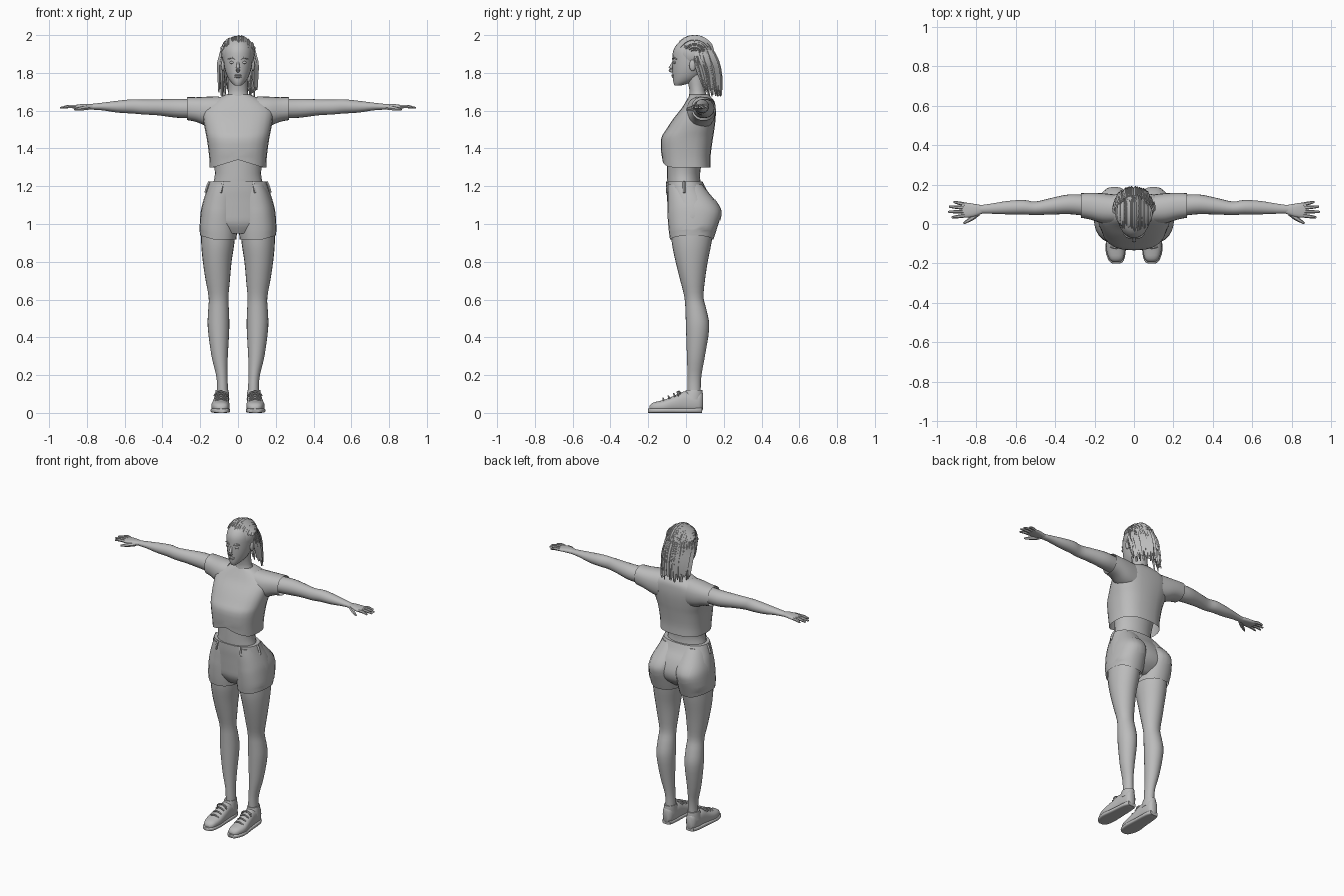
import bpy, bmesh, math, random
from mathutils import Vector

random.seed(4)
cube = bpy.data.objects.get("Cube")
if cube:
    bpy.data.objects.remove(cube, do_unlink=True)

grey = bpy.data.materials.new("plain grey")
grey.use_nodes = True
tone = (0.5, 0.5, 0.5, 1)
grey.diffuse_color = tone
grey.node_tree.nodes["Principled BSDF"].inputs["Base Color"].default_value = tone


def finish(name, bm, angle=50):
    """Turn a bmesh into a smooth shaded object."""
    bmesh.ops.recalc_face_normals(bm, faces=bm.faces)
    mesh = bpy.data.meshes.new(name)
    bm.to_mesh(mesh)
    bm.free()
    mesh.materials.append(grey)
    obj = bpy.data.objects.new(name, mesh)
    bpy.context.collection.objects.link(obj)
    bpy.ops.object.select_all(action="DESELECT")
    obj.select_set(True)
    bpy.context.view_layer.objects.active = obj
    bpy.ops.object.shade_smooth_by_angle(angle=math.radians(angle))
    return obj


def refine(rows, steps):
    """Catmull-Rom resampling of profile rows or path points."""
    out = []
    for i in range(len(rows) - 1):
        a, b, c, d = (rows[max(0, min(len(rows) - 1, i + k))] for k in (-1, 0, 1, 2))
        for s in range(steps):
            t = s / steps
            out.append(tuple(q + t / 2 * (r - p + t * (2 * p - 5 * q + 4 * r - w
                       + t * (3 * (q - r) + w - p))) for p, q, r, w in zip(a, b, c, d)))
    return out + [tuple(rows[-1])]


def bridge(bm, rings, start, end):
    n = len(rings[0])
    for low, high in zip(rings, rings[1:]):
        for i in range(n):
            j = (i + 1) % n
            bm.faces.new((low[i], low[j], high[j], high[i]))
    if start:
        bm.faces.new(rings[0])
    if end:
        bm.faces.new(rings[-1])


def loft(name, axis, rows, side=1, power=2, n=24, steps=3, start=True, end=True, bend=None):
    """Rows hold position, centre u, half width u, lowest v, highest v."""
    bm = bmesh.new()
    rings = []
    for t, c, r, v0, v1 in refine(rows, steps):
        ring = []
        for i in range(n):
            a = math.tau * i / n
            ca, sa = (math.copysign(abs(f(a)) ** (2 / power), f(a)) for f in (math.cos, math.sin))
            u, v = c + r * ca, (v0 + v1) / 2 + (v1 - v0) / 2 * sa
            p = Vector({"x": (t, u, v), "y": (u, t, v), "z": (u, v, t)}[axis])
            if bend:
                p = bend(p)
            ring.append(bm.verts.new((p.x * side, p.y, p.z)))
        rings.append(ring)
    bridge(bm, rings, start, end)
    return finish(name, bm)


def tube(bm, points, radii, side=1, n=6, steps=3):
    """Tapered tube along a smooth path."""
    path = [Vector(p) for p in refine(points, steps)]
    sizes = refine([(r,) for r in radii], steps)
    rings = []
    for i, p in enumerate(path):
        along = path[min(i + 1, len(path) - 1)] - path[max(i - 1, 0)]
        turn = along.to_track_quat("Z", "Y")
        ring = []
        for k in range(n):
            a = math.tau * k / n
            q = p + turn @ Vector((math.cos(a), math.sin(a), 0)) * sizes[i][0]
            ring.append(bm.verts.new((q.x * side, q.y, q.z)))
        rings.append(ring)
    bridge(bm, rings, True, True)


def ball(name, centre, size):
    bm = bmesh.new()
    bmesh.ops.create_uvsphere(bm, u_segments=20, v_segments=12, radius=1)
    for v in bm.verts:
        v.co = Vector(centre) + v.co * Vector(size)
    return finish(name, bm)


def hem_lift(p):
    """Raise the middle of the shirt hem at the front."""
    if p.z < 1.34 and p.y < 0:
        p.z += .04 * max(0, 1 - abs(p.x) / .13)
    return p


def leg_hem(p):
    """Slant the shorts hem up towards the outside."""
    if p.z < .97:
        p.z += .3 * max(0, p.x - .13)
    return p


# Trunk, neck and clothing
loft("midriff", "z", [(1.1, 0, .16, -.09, .1), (1.2, 0, .135, -.098, .08),
     (1.27, 0, .122, -.1, .075), (1.36, 0, .135, -.1, .09)])
loft("neck", "z", [(1.62, 0, .09, .02, .13), (1.67, 0, .062, .015, .115),
     (1.71, 0, .05, .018, .1), (1.79, 0, .05, 0, .1)])
loft("shirt", "z", [(1.3, 0, .15, -.125, .13), (1.36, 0, .153, -.13, .13),
     (1.45, 0, .165, -.132, .142), (1.5, 0, .175, -.105, .15), (1.56, 0, .185, -.065, .157),
     (1.61, 0, .185, -.025, .157), (1.65, 0, .14, .0, .15), (1.685, 0, .065, .02, .12)],
     power=2.6, start=False, bend=hem_lift)
loft("shorts_hips", "z", [(.95, 0, .1, -.06, .1), (1, 0, .19, -.088, .155),
     (1.06, 0, .198, -.095, .17), (1.13, 0, .182, -.1, .145), (1.18, 0, .165, -.104, .11),
     (1.225, 0, .15, -.105, .087)], power=2.3)

# Head and face
loft("head", "z", [(1.732, 0, .016, -.06, -.03), (1.75, 0, .036, -.067, .03),
     (1.78, 0, .056, -.07, .08), (1.82, 0, .07, -.072, .11), (1.87, 0, .078, -.072, .13),
     (1.92, 0, .078, -.067, .13), (1.96, 0, .062, -.04, .115), (1.985, 0, .03, .0, .08)])
bm = bmesh.new()
tube(bm, [(0, -.062, 1.865), (0, -.075, 1.84), (0, -.083, 1.818), (0, -.07, 1.808)],
     [.006, .008, .011, .008], n=8)
finish("nose", bm)
ball("upper_lip", (0, -.069, 1.787), (.022, .009, .005))
ball("lower_lip", (0, -.067, 1.779), (.019, .009, .006))
for side, word in ((1, "left"), (-1, "right")):
    ball(word + "_eye", (side * .032, -.06, 1.855), (.014, .009, .007))
    ball(word + "_ear", (side * .079, .035, 1.84), (.01, .018, .03))
    bm = bmesh.new()
    tube(bm, [(.014, -.07, 1.872), (.034, -.066, 1.88), (.054, -.05, 1.872)],
         [.004, .005, .003], side)
    finish(word + "_brow", bm)

# Swept back hair over the skull
ball("hair_cap", (0, .045, 1.9), (.088, .102, .093))
bm = bmesh.new()
for i in range(44):
    lean = -1.3 + 2.6 * i / 43
    first, last = random.uniform(.3, .6) + .25 * abs(lean), random.uniform(2.5, 3.2)
    swell = random.uniform(.98, 1.05)
    path = []
    for k in range(6):
        a = first + (last - first) * k / 5
        path.append((.088 * swell * math.sin(lean),
                     .045 - .1 * swell * math.cos(a) * math.cos(lean),
                     1.9 + .09 * swell * math.sin(a) * math.cos(lean)))
    tube(bm, path, [.003, .007, .008, .008, .007, .003], n=4, steps=2)
finish("swept_hair", bm, 30)

# Loose hair hanging behind the ears
bm = bmesh.new()
for i in range(64):
    a = -1.65 + 3.3 * i / 63
    depth = random.uniform(.82, 1.04)
    x, y = math.sin(a) * depth, math.cos(a) * depth
    tip = random.uniform(1.675, 1.73)
    tube(bm, [(.085 * x, .05 + .09 * y, 1.92), (.096 * x, .06 + .105 * y, 1.86),
              (.095 * x, .08 + .1 * y, 1.79), (.098 * x, .1 + .09 * y, tip)],
         [.006, .011, .011, .003], n=4, steps=2)
finish("hanging_hair", bm, 30)

for side, word in ((1, "left"), (-1, "right")):
    # Leg
    loft(word + "_leg", "z", [(.06, .083, .032, .01, .08), (.13, .082, .029, .008, .078),
         (.2, .086, .03, .008, .082), (.3, .097, .043, .005, .1), (.45, .103, .057, .0, .123),
         (.54, .103, .055, -.003, .11), (.61, .103, .052, -.008, .093),
         (.7, .107, .064, -.03, .1), (.8, .11, .076, -.055, .115),
         (.9, .107, .088, -.075, .135), (1, .103, .09, -.08, .15)], side)
    # Shorts leg with back pocket and belt loops
    leg = loft(word + "_shorts_leg", "z", [(.918, .105, .096, -.085, .145),
               (.97, .104, .1, -.092, .162), (1.05, .1, .098, -.098, .185),
               (1.1, .094, .095, -.098, .172), (1.16, .085, .082, -.098, .125),
               (1.21, .08, .065, -.095, .085)], side, power=2.3, start=False, bend=leg_hem)
    bm = bmesh.new()
    bmesh.ops.create_grid(bm, x_segments=8, y_segments=8, size=1)
    for v in bm.verts:
        drop = .015 * (1 - abs(v.co.x)) if v.co.y < -.9 else 0
        v.co = (side * (.1 + v.co.x * .045), .25, 1.08 + v.co.y * .05 - drop)
    pocket = finish(word + "_back_pocket", bm)
    wrap = pocket.modifiers.new("wrap", "SHRINKWRAP")
    wrap.target = leg
    wrap.wrap_method = "PROJECT"
    wrap.use_project_y = True
    wrap.use_positive_direction = False
    wrap.use_negative_direction = True
    wrap.offset = .004
    bm = bmesh.new()
    for x, y in ((.15, -.01), (.08, -.092), (.07, .073)):
        tube(bm, [(x, y, 1.225), (x * 1.08, y * 1.06, 1.195), (x * 1.14, y * 1.08, 1.165)],
             [.007, .008, .007], side, n=4)
    finish(word + "_belt_loops", bm)

    # Shoe: sole, upper, collar and laces
    loft(word + "_sole", "y", [(-.2, .09, .02, 0, .022), (-.185, .09, .038, 0, .024),
         (-.13, .093, .052, 0, .025), (-.04, .09, .046, 0, .025), (.05, .088, .04, 0, .026),
         (.085, .087, .028, 0, .028)], side, power=4)
    loft(word + "_shoe_upper", "y", [(-.194, .09, .015, .01, .035), (-.175, .09, .036, .005, .054),
         (-.12, .093, .048, .0, .068), (-.06, .09, .044, .0, .092), (-.01, .088, .04, .0, .114),
         (.04, .086, .038, .0, .11), (.075, .086, .032, .0, .115), (.09, .086, .018, .02, .1)],
         side, power=2.4)
    loft(word + "_shoe_collar", "z", [(.07, .086, .04, -.02, .088), (.1, .085, .037, -.01, .089),
         (.122, .084, .034, .0, .087)], side)
    bm = bmesh.new()
    for k in range(4):
        y, z = -.115 + .028 * k, .07 + .013 * k
        tube(bm, [(.06, y, z - .008), (.09, y - .006, z + .006), (.12, y, z - .008)],
             [.005, .005, .005], side)
    for s in (-1, 1):
        tube(bm, [(.09, -.03, .108), (.09 + s * .02, -.045, .112), (.09 + s * .036, -.04, .09)],
             [.004, .005, .004], side)
    finish(word + "_laces", bm)

    # Arm and sleeve
    loft(word + "_arm", "x", [(.16, .09, .055, 1.56, 1.66), (.25, .095, .053, 1.56, 1.662),
         (.33, .1, .05, 1.563, 1.663), (.42, .09, .042, 1.575, 1.66), (.5, .08, .034, 1.58, 1.658),
         (.56, .085, .037, 1.585, 1.66), (.64, .083, .034, 1.59, 1.652),
         (.72, .078, .026, 1.602, 1.642), (.79, .074, .02, 1.606, 1.634)], side, n=20)
    loft(word + "_sleeve", "x", [(.1, .075, .075, 1.5, 1.676), (.16, .08, .076, 1.515, 1.674),
         (.22, .09, .068, 1.54, 1.671), (.27, .094, .062, 1.55, 1.672)],
         side, power=2.3, end=False)

    # Hand: palm, fingers and thumb
    loft(word + "_palm", "x", [(.77, .074, .021, 1.607, 1.634), (.81, .07, .032, 1.608, 1.636),
         (.85, .07, .038, 1.609, 1.632), (.875, .072, .036, 1.611, 1.628)], side, power=2.5, n=16)
    bm = bmesh.new()
    for y, reach, spread in ((.042, .925, -.008), (.062, .942, .0),
                             (.082, .938, .006), (.1, .915, .012)):
        mid = (.86 + reach) / 2
        tube(bm, [(.86, y, 1.621), (mid, y + spread / 2, 1.622), (reach, y + spread, 1.615)],
             [.0095, .009, .005], side)
    tube(bm, [(.79, .055, 1.617), (.825, .028, 1.612), (.865, .003, 1.606)],
         [.013, .012, .005], side)
    finish(word + "_fingers", bm)
